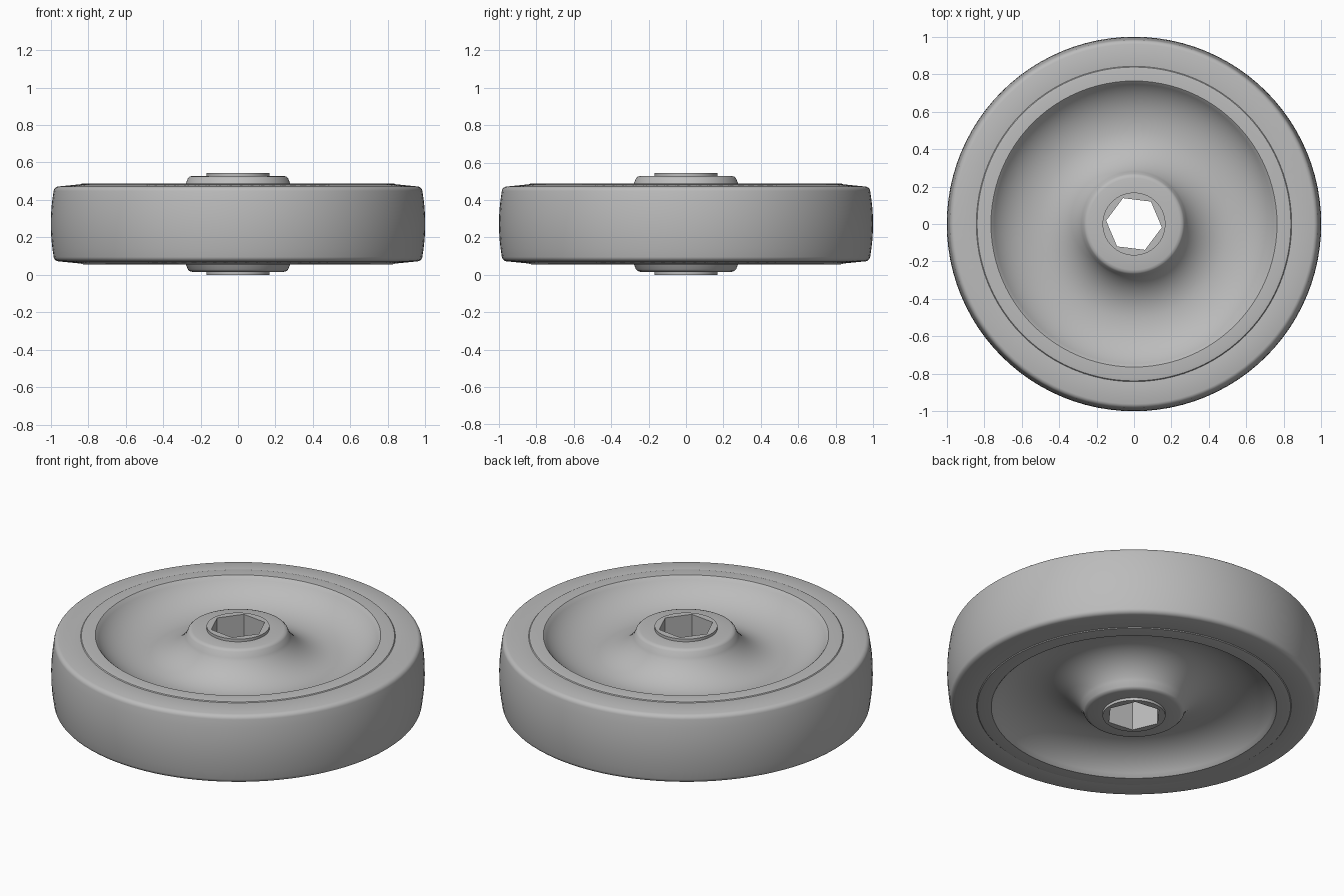
import bpy
import bmesh
from math import sin, cos, pi, radians

if "Cube" in bpy.data.objects:
    bpy.data.objects.remove(bpy.data.objects["Cube"])

MID = 0.272        # half the overall width
SEGMENTS = 96
HEX_RADIUS = 0.15

grey = bpy.data.materials.new("plain grey")
grey.use_nodes = True
colour = (0.5, 0.5, 0.5, 1)
grey.diffuse_color = colour
grey.node_tree.nodes["Principled BSDF"].inputs["Base Color"].default_value = colour


def circle(radius, angle):
    return radius


def hexagon(radius, angle):
    return radius * cos(pi / 6) / cos(angle % (pi / 3) - pi / 6)


def lathe(name, upper, inner_shape=circle, turn=0):
    """Spin a half profile of (radius, height), mirrored about the middle plane.
    The profile runs from the bore outwards; its first point uses inner_shape."""
    lower = [(r, -h) for r, h in reversed(upper) if h > 0]
    loop = upper + lower
    bm = bmesh.new()
    rings = []
    for i in range(SEGMENTS):
        a = 2 * pi * i / SEGMENTS
        ring = []
        for j, (r, h) in enumerate(loop):
            shape = inner_shape if j in (0, len(loop) - 1) else circle
            d = shape(r, a)
            ring.append(bm.verts.new((d * cos(a), d * sin(a), h)))
        rings.append(ring)
    for i in range(SEGMENTS):
        a, b = rings[i], rings[(i + 1) % SEGMENTS]
        for j in range(len(loop)):
            k = (j + 1) % len(loop)
            bm.faces.new((a[j], b[j], b[k], a[k]))
    bmesh.ops.recalc_face_normals(bm, faces=bm.faces)
    mesh = bpy.data.meshes.new(name)
    bm.to_mesh(mesh)
    bm.free()
    mesh.materials.append(grey)
    obj = bpy.data.objects.new(name, mesh)
    bpy.context.collection.objects.link(obj)
    obj.location.z = MID
    obj.rotation_euler.z = turn
    bpy.ops.object.select_all(action="DESELECT")
    obj.select_set(True)
    bpy.context.view_layer.objects.active = obj
    bpy.ops.object.shade_smooth_by_angle(angle=radians(32))
    return obj


def bowl(steps=28, floor=0.087, depth=0.125, middle=0.5):
    """Dished web between the hub and the rim."""
    points = []
    for i in range(steps + 1):
        t = radians(-60 + 120 * i / steps)
        width = 0.22 if t < 0 else 0.258
        points.append((middle + width * sin(t) / sin(pi / 3),
                       floor + depth * (1 - cos(t)) * 2))
    return points


# Tyre with rounded shoulders and a slightly crowned tread
shoulder = [(0.957 + 0.028 * sin(t), 0.172 + 0.028 * cos(t))
            for t in (radians(8 + 74 * i / 6) for i in range(7))]
tread = [(1.0 - 0.015 * (h / 0.172) ** 2, h) for h in (0.13, 0.09, 0.045, 0)]
lathe("tyre", [(0.8, 0.2), (0.848, 0.211)] + shoulder + tread)

# Wheel body: raised hub, dished web and flat rim
hub = [(0.16, 0.256), (0.245, 0.256), (0.259, 0.252), (0.268, 0.243)]
rim = [(0.764, 0.217), (0.82, 0.217), (0.838, 0.214), (0.845, 0.207), (0.845, 0)]
lathe("wheel_body", hub + bowl() + rim)

# Bushing with a six-sided bore
lathe("hex_bushing", [(HEX_RADIUS, MID), (0.168, MID), (0.168, 0.25), (0.168, 0)],
      inner_shape=hexagon, turn=radians(-7))
